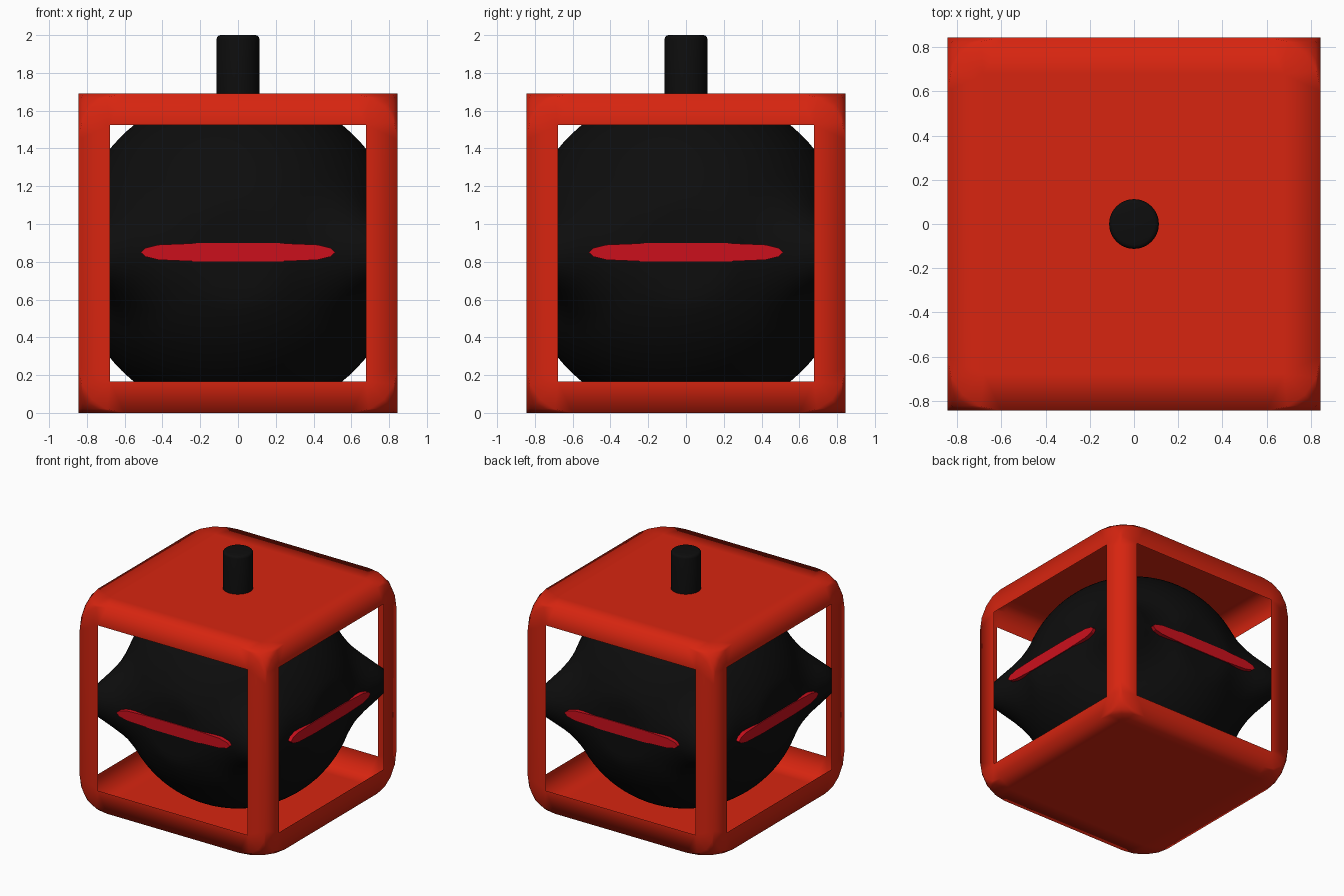
import bpy, bmesh, math
from mathutils import Vector, Matrix

if "Cube" in bpy.data.objects:
    bpy.data.objects.remove(bpy.data.objects["Cube"])

H = 0.845          # half size of the cube shell
OPEN = 0.678       # half size of the side openings


def material(name, rgb):
    m = bpy.data.materials.new(name)
    m.diffuse_color = (*rgb, 1)
    m.use_nodes = True
    m.node_tree.nodes["Principled BSDF"].inputs["Base Color"].default_value = m.diffuse_color
    return m


RED = material("orange_red", (0.68, 0.018, 0.005))
BLACK = material("black", (0.004, 0.004, 0.004))
CRIMSON = material("crimson", (0.6, 0.005, 0.012))


def add_object(name, bm, mat, loc=(0, 0, 0), smooth=None):
    bmesh.ops.recalc_face_normals(bm, faces=bm.faces)
    me = bpy.data.meshes.new(name)
    bm.to_mesh(me)
    bm.free()
    ob = bpy.data.objects.new(name, me)
    bpy.context.collection.objects.link(ob)
    me.materials.append(mat)
    ob.location = loc
    if smooth is not None:
        bpy.ops.object.select_all(action='DESELECT')
        ob.select_set(True)
        bpy.context.view_layer.objects.active = ob
        bpy.ops.object.shade_smooth_by_angle(angle=math.radians(smooth))
    return ob


# Thin cube shell: rounded corners, four open sides, solid top and bottom
bm = bmesh.new()
bmesh.ops.create_cube(bm, size=2 * H)
bmesh.ops.bevel(bm, geom=bm.verts[:], offset=0.245, segments=4, profile=0.5,
                affect='VERTICES')
for face in [f for f in bm.faces if f.calc_area() > 1]:
    n = face.normal.copy()
    axis = max(range(3), key=lambda i: abs(n[i]))
    ring = list(face.verts)
    corners = {}

    def inner(v):
        co = [math.copysign(OPEN, c) for c in v.co]
        co[axis] = math.copysign(H, n[axis])
        key = tuple(co)
        if key not in corners:
            corners[key] = bm.verts.new(co)
        return corners[key]

    bm.faces.remove(face)
    for a, b in zip(ring, ring[1:] + ring[:1]):
        p, q = inner(a), inner(b)
        bm.faces.new((a, b, p) if p is q else (a, b, q, p))
    if axis == 2:
        bm.faces.new(list(corners.values()))
add_object("cube_frame", bm, RED, (0, 0, H), smooth=60)

# Core: ball with four tapered arms reaching towards the upright posts
ARM = [(0, 1.15), (3, 1.14), (6.5, 1.07), (11, 0.99), (15.5, 0.93),
       (21, 0.89), (26, 0.875), (181, 0.875)]
DIAGONALS = [Vector((sx, sy, 0)).normalized() for sx in (-1, 1) for sy in (-1, 1)]


def core_radius(d):
    ang = math.degrees(min(d.angle(k) for k in DIAGONALS))
    for (a0, r0), (a1, r1) in zip(ARM, ARM[1:]):
        if ang <= a1:
            return r0 + (r1 - r0) * (ang - a0) / (a1 - a0)


bm = bmesh.new()
bmesh.ops.create_icosphere(bm, subdivisions=5, radius=1)
for v in bm.verts:
    d = v.co.normalized()
    p = d * core_radius(d)
    v.co = [max(-0.836, min(0.836, c)) for c in p]
add_object("core_ball", bm, BLACK, (0, 0, H), smooth=45)

# Glowing slits, one per open side
half = [(0.515, 0), (0.49, 0.023), (0.42, 0.04), (0.2, 0.049)]
outline = (half + [(-x, z) for x, z in reversed(half)]
           + [(-x, -z) for x, z in half[1:]]
           + [(x, -z) for x, z in reversed(half[1:])])
for i, side in enumerate(("front", "right", "back", "left")):
    bm = bmesh.new()
    f = bm.faces.new([bm.verts.new((x, -0.843, z)) for x, z in outline])
    ext = bmesh.ops.extrude_face_region(bm, geom=[f])
    for v in [g for g in ext["geom"] if isinstance(g, bmesh.types.BMVert)]:
        v.co.y = -0.78
    if not f.is_valid or len(bm.faces) == len(outline) + 1:
        bmesh.ops.holes_fill(bm, edges=bm.edges[:], sides=0)
    bmesh.ops.rotate(bm, verts=bm.verts, cent=(0, 0, 0),
                     matrix=Matrix.Rotation(i * math.pi / 2, 3, 'Z'))
    add_object(side + "_slit", bm, CRIMSON, (0, 0, 0.85))

# Stem on top
bm = bmesh.new()
bmesh.ops.create_cone(bm, cap_ends=True, segments=24, radius1=0.113,
                      radius2=0.113, depth=0.4)
rim = [e for e in bm.edges if all(v.co.z > 0.19 for v in e.verts)]
bmesh.ops.bevel(bm, geom=rim, offset=0.02, segments=3, profile=0.5, affect='EDGES')
add_object("stem", bm, BLACK, (0, 0, 1.8), smooth=40)
